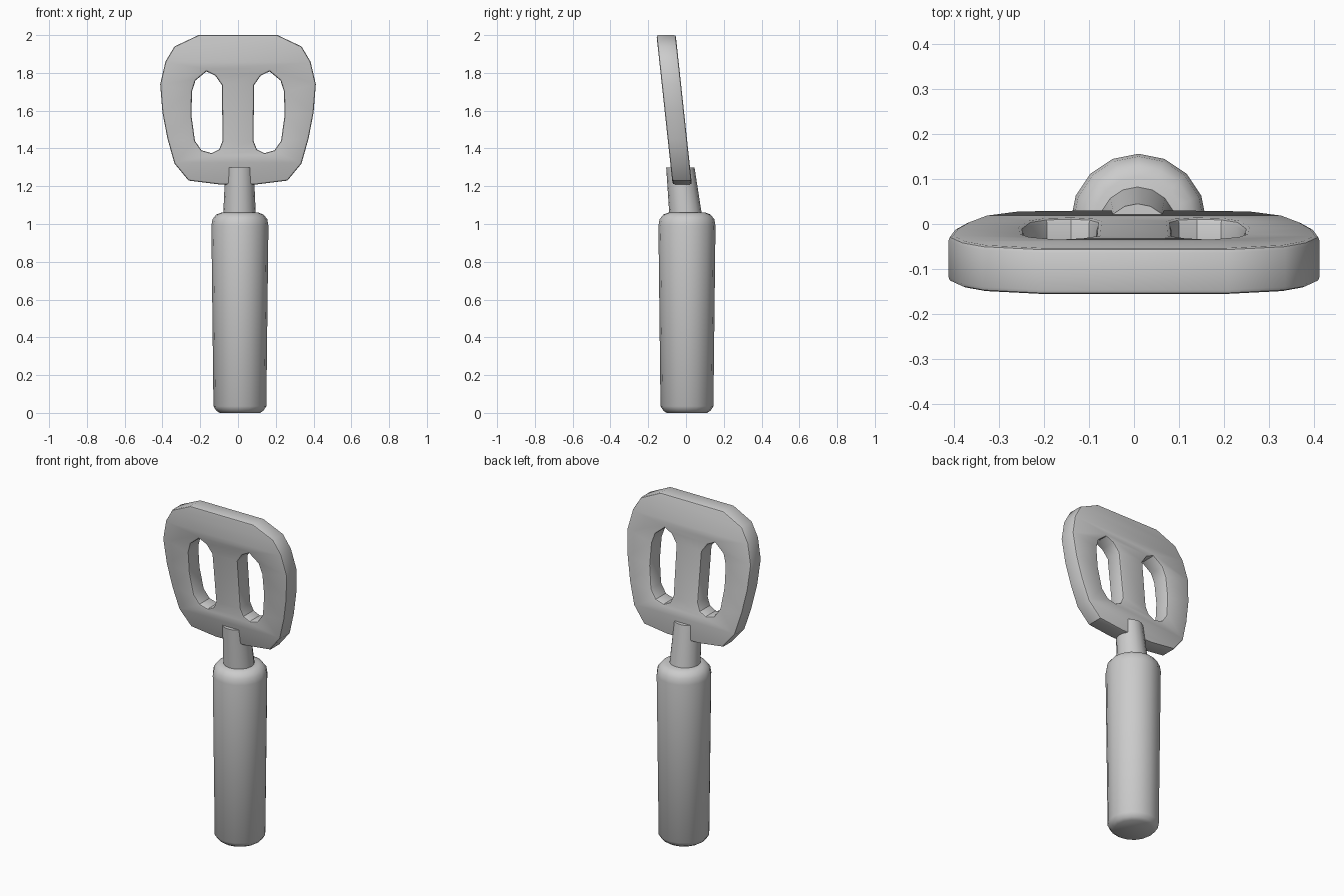
import bpy, bmesh, math

if "Cube" in bpy.data.objects:
    bpy.data.objects.remove(bpy.data.objects["Cube"])


def finish(obj, angle):
    bpy.ops.object.select_all(action='DESELECT')
    obj.select_set(True)
    bpy.context.view_layer.objects.active = obj
    bpy.ops.object.shade_smooth_by_angle(angle=math.radians(angle))


def ring_loft(name, rings, sides, angle):
    """Closed round body through rings given as (x, y, z, radius)."""
    bm = bmesh.new()
    loops = []
    for x, y, z, r in rings:
        loops.append([bm.verts.new((x + r * math.cos(2 * math.pi * i / sides),
                                    y + r * math.sin(2 * math.pi * i / sides), z))
                      for i in range(sides)])
    for a, b in zip(loops, loops[1:]):
        for i in range(sides):
            j = (i + 1) % sides
            bm.faces.new((a[i], a[j], b[j], b[i]))
    bm.faces.new(loops[0][::-1])
    bm.faces.new(loops[-1])
    mesh = bpy.data.meshes.new(name)
    bm.to_mesh(mesh)
    bm.free()
    obj = bpy.data.objects.new(name, mesh)
    bpy.context.collection.objects.link(obj)
    finish(obj, angle)


# Grip with chamfered ends
ring_loft("handle", [(0.01, 0.005, z, r) for z, r in
                     ((0, 0.108), (0.012, 0.125), (0.035, 0.14), (0.99, 0.151),
                      (1.025, 0.145), (1.05, 0.125), (1.06, 0.10))], 16, 50)

# Leaning neck that clasps the blade
ring_loft("neck", [(0.008, 0.0, 1.03, 0.087), (0.008, -0.03, 1.30, 0.075)], 16, 40)

# Slotted blade: half outline mirrored, two mirrored slots, (x, z) points
half = [(0.103, 1.21), (0.262, 1.23), (0.336, 1.32), (0.373, 1.45), (0.40, 1.59),
        (0.412, 1.74), (0.384, 1.86), (0.336, 1.94), (0.209, 2.0)]
slot = [(0.167, 1.808), (0.225, 1.76), (0.244, 1.70), (0.246, 1.57), (0.228, 1.44),
        (0.193, 1.39), (0.14, 1.375), (0.10, 1.395), (0.082, 1.44), (0.085, 1.735),
        (0.12, 1.785)]
outlines = [half + [(-x, z) for x, z in reversed(half)],
            slot, [(-x, z) for x, z in slot]]
curve = bpy.data.curves.new("blade", 'CURVE')
curve.dimensions = '2D'
curve.fill_mode = 'BOTH'
curve.extrude = 0.041
curve.bevel_depth = 0.01
curve.bevel_resolution = 1
curve.offset = -0.01
for points in outlines:
    spline = curve.splines.new('POLY')
    spline.points.add(len(points) - 1)
    for p, (x, z) in zip(spline.points, points):
        p.co = (x, z, 0, 1)
    spline.use_cyclic_u = True
blade = bpy.data.objects.new("blade", curve)
bpy.context.collection.objects.link(blade)
bpy.ops.object.select_all(action='DESELECT')
blade.select_set(True)
bpy.context.view_layer.objects.active = blade
bpy.ops.object.convert(target='MESH')
blade = bpy.context.view_layer.objects.active

# Stand the blade up and lean it forward
for v in blade.data.vertices:
    x, z, t = v.co
    v.co = (x, -0.02 - 0.108 * (z - 1.21) - t, z)
bm = bmesh.new()
bm.from_mesh(blade.data)
bmesh.ops.remove_doubles(bm, verts=bm.verts, dist=0.0005)
bmesh.ops.recalc_face_normals(bm, faces=bm.faces)
bm.to_mesh(blade.data)
bm.free()
finish(blade, 35)
